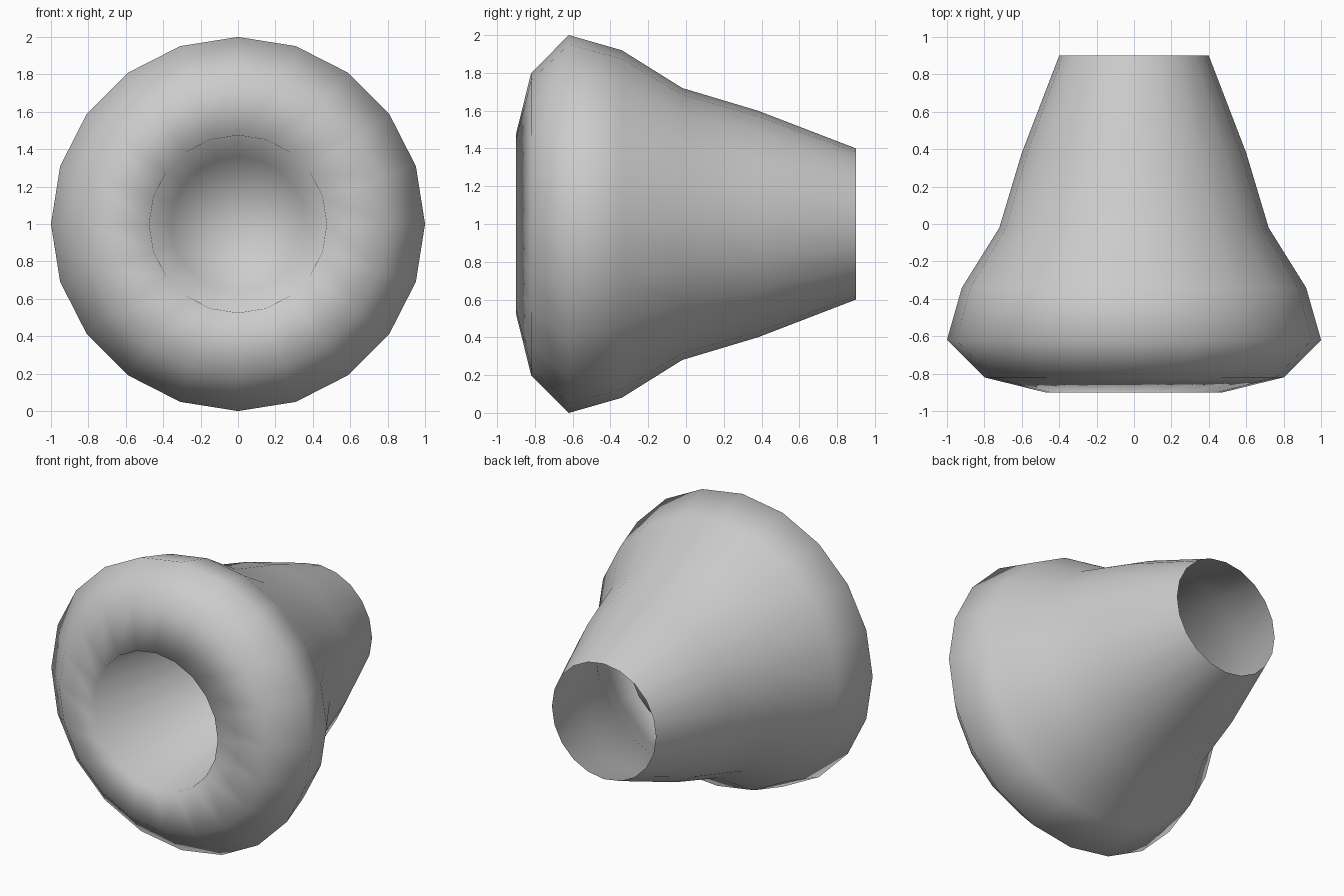
import bpy, bmesh
from math import cos, sin, pi

if "Cube" in bpy.data.objects:
    bpy.data.objects.remove(bpy.data.objects["Cube"])

SIDES = 20

# (radius, y) from the open rear end, round the flared lip, into the blind cup
PROFILE = [(0.40, 0.90), (0.60, 0.38), (0.72, -0.02), (0.92, -0.34),
           (1.00, -0.62), (0.80, -0.82), (0.475, -0.90), (0.36, 0.10)]
CUP_END = 0.10


def lathe_y(name, profile, tip_y, centre_z):
    """Revolve a profile about the y axis and close its last ring to a centre point."""
    bm = bmesh.new()
    rings = []
    for r, y in profile:
        rings.append([bm.verts.new((r * cos(2 * pi * i / SIDES), y,
                                    centre_z + r * sin(2 * pi * i / SIDES)))
                      for i in range(SIDES)])
    for a, b in zip(rings, rings[1:]):
        for i in range(SIDES):
            j = (i + 1) % SIDES
            bm.faces.new((a[i], a[j], b[j], b[i]))
    tip = bm.verts.new((0, tip_y, centre_z))
    for i in range(SIDES):
        bm.faces.new((rings[-1][i], rings[-1][(i + 1) % SIDES], tip))
    # Outer wall must face away from the axis
    bm.normal_update()
    bm.faces.ensure_lookup_table()
    f = bm.faces[SIDES]
    c = f.calc_center_median()
    if f.normal.x * c.x + f.normal.z * (c.z - centre_z) < 0:
        bmesh.ops.reverse_faces(bm, faces=bm.faces[:])
    for f in bm.faces:
        f.smooth = True
    mesh = bpy.data.meshes.new(name)
    bm.to_mesh(mesh)
    bm.free()
    obj = bpy.data.objects.new(name, mesh)
    bpy.context.collection.objects.link(obj)
    return obj


# Flared nozzle with rolled lip and inner cup
lathe_y("flared_nozzle", PROFILE, CUP_END, 1.0)
